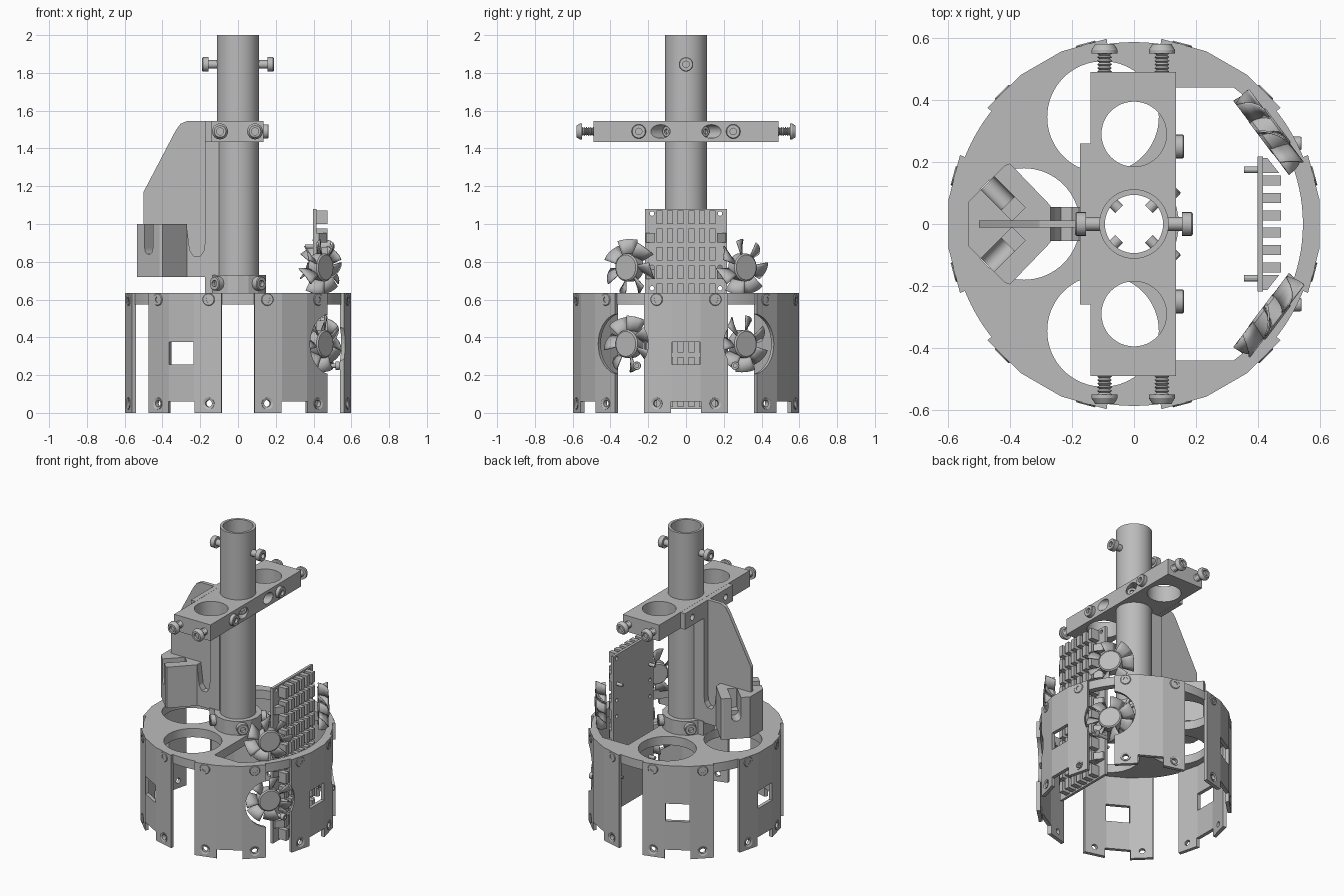
import bpy, bmesh
from math import sin, cos, pi, radians
from mathutils import Vector, Matrix

cube = bpy.data.objects.get("Cube")
if cube:
    bpy.data.objects.remove(cube)

grey = bpy.data.materials.new("plain grey")
grey.use_nodes = True
grey.diffuse_color = (0.5, 0.5, 0.5, 1)
grey.node_tree.nodes["Principled BSDF"].inputs["Base Color"].default_value = grey.diffuse_color


def finish(name, bm):
    bmesh.ops.remove_doubles(bm, verts=bm.verts, dist=1e-5)
    bmesh.ops.recalc_face_normals(bm, faces=bm.faces)
    mesh = bpy.data.meshes.new(name)
    bm.to_mesh(mesh)
    bm.free()
    mesh.materials.append(grey)
    ob = bpy.data.objects.new(name, mesh)
    bpy.context.collection.objects.link(ob)
    return ob


def prism(name, pts, a, b, axis="z"):
    bm = bmesh.new()
    place = (lambda u, v, w: (u, v, w)) if axis == "z" else (lambda u, v, w: (u, w, v))
    low = [bm.verts.new(place(u, v, a)) for u, v in pts]
    high = [bm.verts.new(place(u, v, b)) for u, v in pts]
    bm.faces.new(low)
    bm.faces.new(high)
    n = len(pts)
    for i in range(n):
        j = (i + 1) % n
        bm.faces.new((low[i], low[j], high[j], high[i]))
    return finish(name, bm)


def box(name, x, y, z):
    return prism(name, [(x[0], y[0]), (x[1], y[0]), (x[1], y[1]), (x[0], y[1])], *z)


def lathe(name, profile, p=(0, 0, 0), d=(0, 0, 1), seg=24, closed=False):
    bm = bmesh.new()
    m = Matrix.Translation(p) @ Vector(d).to_track_quat("Z", "Y").to_matrix().to_4x4()
    rings = [[bm.verts.new(m @ Vector((r * cos(2 * pi * i / seg), r * sin(2 * pi * i / seg), h)))
              for i in range(seg)] for r, h in profile]
    pairs = list(zip(rings, rings[1:])) + ([(rings[-1], rings[0])] if closed else [])
    for a, b in pairs:
        for i in range(seg):
            j = (i + 1) % seg
            bm.faces.new((a[i], a[j], b[j], b[i]))
    return finish(name, bm)


def rod(name, p, d, r, length, seg=24):
    return lathe(name, [(0, 0), (r, 0), (r, length), (0, length)], p, d, seg)


def screw(name, p, d, r, shaft, head_r, head, thread=False, dome=0.0):
    prof = [(0, 0), (r, 0)]
    if thread:
        n = 6
        for i in range(n):
            prof += [(r * 0.72, shaft * (i + 0.5) / n), (r, shaft * (i + 1) / n)]
    t = shaft + head
    prof += [(r, shaft), (head_r, shaft), (head_r, t - dome - 0.004), (head_r * 0.9 - dome * 0.5, t),
             (head_r * 0.45, t), (head_r * 0.45, t - head * 0.6), (0, t - head * 0.6)]
    return lathe(name, prof, p, d)


def cut(ob, cutters):
    for c in cutters:
        mod = ob.modifiers.new("cut", "BOOLEAN")
        mod.operation = "DIFFERENCE"
        mod.solver = "EXACT"
        mod.object = c
        bpy.context.view_layer.objects.active = ob
        bpy.ops.object.modifier_apply(modifier=mod.name)
        bpy.data.objects.remove(c)
    return ob


def polar(r, deg, z=0.0):
    return Vector((r * cos(radians(deg)), r * sin(radians(deg)), z))


# Central tube and its upper screws
lathe("main_tube", [(0.094, 0.6), (0.112, 0.6), (0.112, 2), (0.094, 2)], seg=48, closed=True)
for s in (-1, 1):
    screw("tube_screw", (s * 0.1, 0, 1.845), (s, 0, 0), 0.022, 0.055, 0.038, 0.035)

# Base collar
lathe("tube_collar", [(0.1, 0.63), (0.148, 0.63), (0.148, 0.73), (0.1, 0.73)], seg=16, closed=True)
box("collar_block", (-0.175, -0.11), (-0.06, 0.06), (0.63, 0.73))

# Cross bar with lightening holes and angled screw recesses
bar = box("cross_bar", (-0.14, 0.135), (-0.49, 0.49), (1.435, 1.545))
cutters = [rod("hole", (0, s * 0.29, 1.4), (0, 0, 1), 0.105, 0.2, 48) for s in (-1, 1)]
cutters += [rod("recess", polar(0.135, a, 1.49), polar(1, a), 0.036, 0.15) for a in (45, 135, 225, 315)]
cutters.append(rod("bore", (0, 0, 1.4), (0, 0, 1), 0.105, 0.2, 48))
cut(bar, cutters)
back = box("bar_back_plate", (-0.175, -0.141), (-0.26, 0.26), (1.435, 1.545))
cut(back, [rod("hole", (-0.2, s * 0.18, 1.49), (1, 0, 0), 0.02, 0.055) for s in (-1, 1)])
for s in (-1, 1):
    screw("bar_face_screw", (0.12, s * 0.25, 1.49), (1, 0, 0), 0.02, 0.015, 0.038, 0.027)
    for x in (-0.095, 0.09):
        screw("bar_end_screw", (x, s * 0.48, 1.49), (0, s, 0), 0.024, 0.07, 0.042, 0.03, True, 0.014)
for a in (45, 135, 225, 315):
    screw("bar_clamp_screw", polar(0.068, a, 1.49), polar(1, a), 0.018, 0.05, 0.03, 0.03)
    screw("collar_screw", polar(0.068, a, 0.685), polar(1, a), 0.018, 0.075, 0.037, 0.035)

# Fin, spine and foot
prism("fin", [(-0.11, 0.74), (-0.5, 0.74), (-0.5, 1.17), (-0.33, 1.495), (-0.305, 1.53),
              (-0.27, 1.545), (-0.11, 1.545)], -0.012, 0.012, "y")
box("fin_spine", (-0.175, -0.1), (-0.055, 0.055), (0.72, 1.435))
prism("fin_foot", [(-0.27, 0.72), (-0.175, 0.72), (-0.175, 0.9), (-0.18, 0.86), (-0.2, 0.83),
                   (-0.235, 0.83), (-0.255, 0.86), (-0.27, 0.98)], -0.055, 0.055, "y")

# Angled bracket with open slots
half = [(-0.27, 0.06), (-0.4, 0.195), (-0.415, 0.19), (-0.535, 0.07)]
bracket = prism("bracket", half + [(x, -y) for x, y in reversed(half)], 0.72, 1.0)
cutters = []
for s in (-1, 1):
    slot = box("slot", (-0.075, 0.075), (-0.03, 0.03), (0.87, 1.05))
    slot.location = (-0.425, s * 0.085, 0)
    slot.rotation_euler.z = radians(-45 * s)
    cutters += [slot, rod("hole", (-0.36, s * 0.18, 0.945), (1, -s, 0), 0.014, 0.1)]
    cutters.append(rod("bore", (-0.52, s * 0.18, 0.87), (1, -s, 0), 0.03, 0.16))
bpy.context.view_layer.update()
cut(bracket, cutters)

# Deck disc
deck = rod("deck", (0, 0, 0.575), (0, 0, 1), 0.587, 0.06, 96)
arc = [polar(0.545, a).to_2d() for a in range(-54, 55, 3)]
cutters = [rod("hole", (-0.1, s * 0.345, 0.5), (0, 0, 1), 0.18, 0.2, 64) for s in (-1, 1)]
cutters.append(rod("hole", (-0.355, 0, 0.5), (0, 0, 1), 0.18, 0.2, 64))
cutters.append(rod("bore", (0, 0, 0.5), (0, 0, 1), 0.094, 0.2, 48))
cutters.append(prism("opening", [(0.13, -0.44)] + arc + [(0.13, 0.44)], 0.5, 0.7))
cut(deck, cutters)

# Six faceted shell panels
bends = (-21.6, -7.2, 7.2, 21.6)
fan_cuts = {0: (-35, 35), 60: (-25,), 300: (25,)}
for angle in range(0, 360, 60):
    outline = [polar(0.604, a).to_2d() for a in bends] + [polar(0.58, a).to_2d() for a in reversed(bends)]
    panel = prism("shell_panel", outline, 0, 0.635)
    cutters = [box("notch", (0.5, 0.7), (-0.08, 0.08), (-0.1, 0.06))]
    if angle not in (60, 300):
        cutters.append(box("window", (0.5, 0.7), (-0.075, 0.075), (0.255, 0.375)))
    for a in fan_cuts.get(angle, ()):
        cutters.append(rod("fan_hole", polar(0.4, a, 0.365), polar(1, a), 0.162, 0.4, 48))
    for a in (-15, 15):
        cutters.append(rod("bolt_hole", polar(0.5, a, 0.05), polar(1, a), 0.018, 0.2))
    cut(panel, cutters)
    panel.rotation_euler.z = radians(angle)
    for a in (-15, 15):
        d = polar(1, angle + a)
        lathe("bolt_washer", [(0.018, 0), (0.031, 0), (0.031, 0.012), (0.018, 0.006)],
              polar(0.592, angle + a, 0.05), d, closed=True)
        screw("panel_screw", polar(0.56, angle + a, 0.6), d, 0.018, 0.03, 0.033, 0.014)

# Circuit board with a field of cooling pins
board = box("circuit_board", (0.398, 0.416), (-0.217, 0.217), (0.02, 1.08))
cut(board, [rod("hole", (0.35, s * 0.18, z), (1, 0, 0), 0.012, 0.1)
            for s in (-1, 1) for z in (0.66, 0.77, 1.055)])
for row in range(11):
    z = 0.03 + row * 0.097
    for col in range(6):
        y = (col - 2.5) * 0.056
        box("cooling_pin", (0.416, 0.474), (y - 0.016, y + 0.016), (z, z + 0.072))
    for s in (-1, 1):
        if row % 2:
            prism("edge_block", [(0.416, s * 0.165), (0.468, s * 0.165), (0.43, s * 0.213),
                                 (0.416, s * 0.213)], z, z + 0.05)
for s in (-1, 1):
    for z in (0.25, 0.88):
        rod("board_peg", (0.355, s * 0.175, z), (1, 0, 0), 0.011, 0.05, 12)
    screw("side_screw", (0.44, s * 0.26, 0.25), (1, 0, 0), 0.012, 0.075, 0.022, 0.025)


# Four fans: hub and pitched blades
def fan(p, d, turn):
    lathe("fan_hub", [(0, -0.035), (0.066, -0.035), (0.074, -0.025), (0.074, 0.028), (0.066, 0.035), (0, 0.035)],
          p, d, 32)
    bm = bmesh.new()
    m = Matrix.Translation(p) @ Vector(d).to_track_quat("Z", "Y").to_matrix().to_4x4()
    for k in range(7):
        mid = turn + 2 * pi * k / 7
        grid = [[bm.verts.new(m @ Vector((r * cos(mid + t * 0.3), r * sin(mid + t * 0.3),
                                          t * 0.03 + 0.012 * (1 - t * t)))) for t in (-1, -0.5, 0, 0.5, 1)]
                for r in (0.068, 0.11, 0.15)]
        for a, b in zip(grid, grid[1:]):
            for i in range(4):
                bm.faces.new((a[i], a[i + 1], b[i + 1], b[i]))
    blades = finish("fan_blades", bm)
    blades.modifiers.new("thickness", "SOLIDIFY").thickness = 0.006


for s in (-1, 1):
    for z in (0.365, 0.77):
        fan((0.437, s * 0.298, z), (0.8, s * 0.6, 0), z)

# Smooth round surfaces, keep edges sharp
bpy.ops.object.select_all(action="DESELECT")
for ob in bpy.context.scene.objects:
    if ob.type == "MESH" and ob.data.materials and ob.data.materials[0] == grey:
        ob.select_set(True)
        bpy.context.view_layer.objects.active = ob
bpy.ops.object.shade_smooth_by_angle(angle=radians(20))
for name in ("shell_panel", "tube_collar"):
    for ob in bpy.context.scene.objects:
        if ob.name.startswith(name):
            ob.data.shade_flat()
